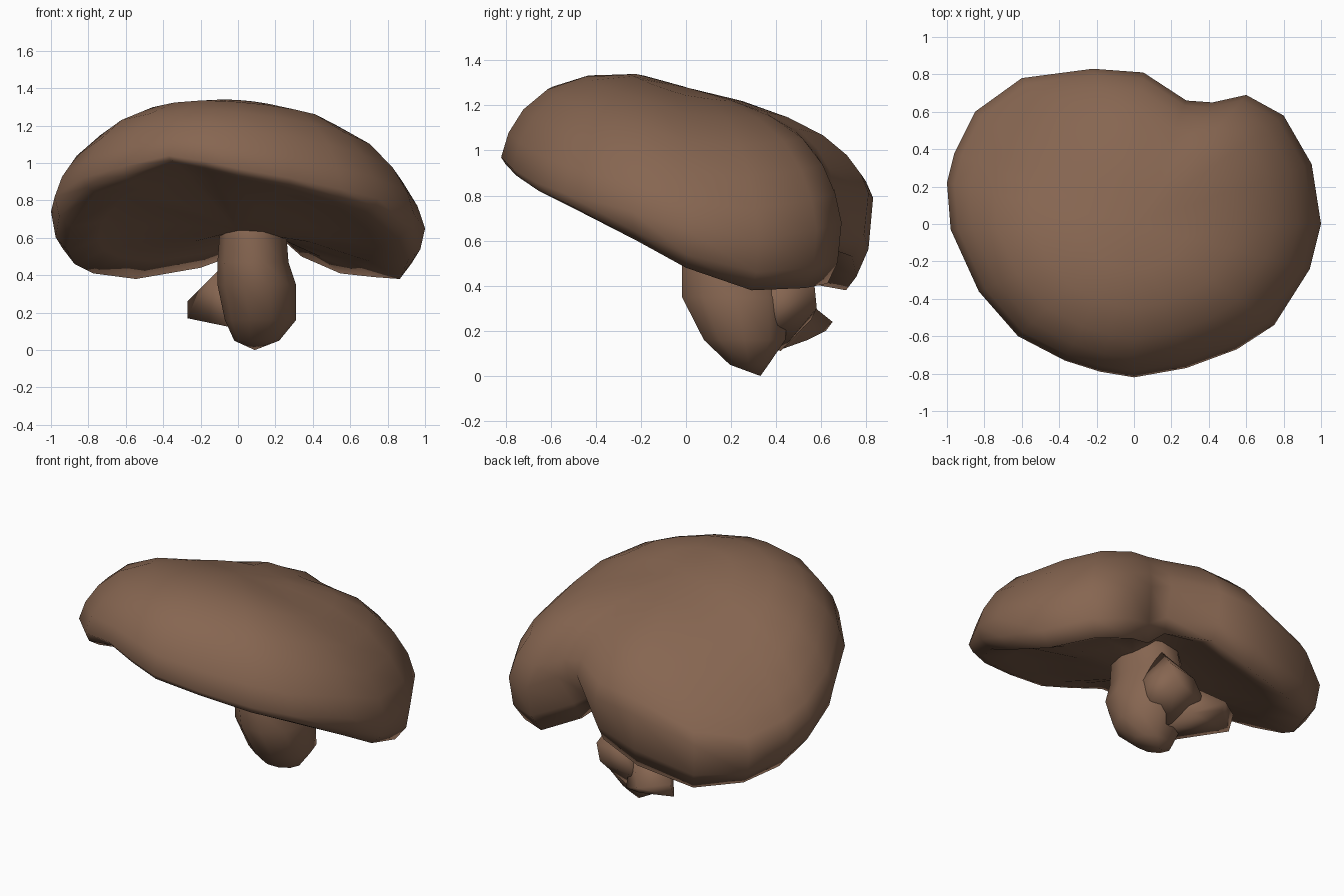
import bpy, bmesh, math

if "Cube" in bpy.data.objects:
    bpy.data.objects.remove(bpy.data.objects["Cube"])

brown = bpy.data.materials.new("mushroom_brown")
brown.diffuse_color = (0.24, 0.132, 0.082, 1)
brown.use_nodes = True
brown.node_tree.nodes["Principled BSDF"].inputs["Base Color"].default_value = brown.diffuse_color


def finish(name, bm):
    bmesh.ops.recalc_face_normals(bm, faces=bm.faces)
    me = bpy.data.meshes.new(name)
    bm.to_mesh(me)
    bm.free()
    for p in me.polygons:
        p.use_smooth = True
    me.materials.append(brown)
    ob = bpy.data.objects.new(name, me)
    bpy.context.collection.objects.link(ob)
    return ob


def loft(name, rings, start, end):
    bm = bmesh.new()
    rows = [[bm.verts.new(p) for p in r] for r in rings]
    n = len(rows[0])
    a, b = bm.verts.new(start), bm.verts.new(end)
    for i in range(n):
        j = (i + 1) % n
        bm.faces.new((a, rows[0][i], rows[0][j]))
        bm.faces.new((b, rows[-1][j], rows[-1][i]))
        for r, s in zip(rows, rows[1:]):
            bm.faces.new((r[i], s[i], s[j], r[j]))
    return finish(name, bm)


# Cap rim: x, y, height of the widest point, height of the lower lip
rim = [
    (0, -.82, .97, .92), (.28, -.77, .92, .87), (.55, -.67, .86, .80),
    (.75, -.54, .81, .74), (.94, -.24, .73, .60), (1, 0, .65, .48),
    (.95, .32, .61, .38), (.80, .58, .65, .39), (.60, .69, .68, .41),
    (.42, .65, .78, .50), (.28, .66, .83, .60), (.05, .81, .81, .53),
    (-.22, .83, .79, .44), (-.60, .78, .68, .38), (-.85, .60, .64, .41),
    (-.96, .38, .69, .46), (-1, .22, .74, .53), (-.98, -.03, .82, .66),
    (-.83, -.36, .92, .84), (-.62, -.60, .98, .90), (-.37, -.73, 1.04, 1.0),
    (-.18, -.79, 1.01, .96)]


# Height field of the cap top, easing down at the front and back left
def crown(x, y):
    z = 1.28 - .255 * y - .06 * x - .19 * x * x
    z -= .30 * max(0, -y - .2) ** 1.3
    z -= .45 * max(0, -x - .1) * max(0, y)
    z += .25 * max(0, x) * max(0, y)
    return z


def notch(x, y):
    return .10 if y > .6 and .2 < x < .5 else 0


# Cap: domed top, rounded lip, shallow underside
rings = []
for f, h in ((.3, 1), (.55, .95), (.75, .81), (.88, .58), (.96, .30), (1, 0)):
    rings.append([(x * f, y * f, zw + h * (crown(x * f, y * f) - zw))
                  for x, y, zw, zl in rim])
for f, t in ((.975, .35), (.91, 0)):
    rings.append([(x * (f - notch(x, y)), y * (f - notch(x, y)), zl + t * (zw - zl))
                  for x, y, zw, zl in rim])
for f, t in ((.74, .25), (.4, .65)):
    rings.append([(x * f, y * f, zl + t * (.64 - zl) + .03) for x, y, zw, zl in rim])
loft("cap", rings, (0, 0, crown(0, 0)), (0, 0, .64))

# Stem: centre x, y, z and radii of each ring
stem = [(.08, .20, .74, .18, .20), (.08, .20, .60, .18, .22), (.08, .21, .47, .19, .24),
        (.10, .22, .35, .21, .25), (.12, .26, .16, .19, .19), (.10, .28, .05, .12, .09)]
rings = [[(cx + rx * math.cos(i * math.tau / 10), cy + ry * math.sin(i * math.tau / 10), z)
          for i in range(10)] for cx, cy, z, rx, ry in stem]
loft("stem", rings, (.08, .2, .76), (.09, .33, 0))


# Ragged root lumps spreading from the back of the stem
def lump(name, pts):
    bm = bmesh.new()
    for p in pts:
        bm.verts.new(p)
    bmesh.ops.convex_hull(bm, input=bm.verts)
    loose = [v for v in bm.verts if not v.link_faces]
    bmesh.ops.delete(bm, geom=loose, context='VERTS')
    finish(name, bm)


lump("root_left", [(-.27, .54, .26), (-.27, .50, .17), (-.12, .65, .24), (-.12, .62, .20),
                   (.03, .54, .16), (-.11, .30, .42), (.05, .45, .40), (.02, .24, .11),
                   (.1, .40, .11)])
lump("root_back", [(.21, .57, .40), (.18, .58, .30), (.27, .30, .34), (.25, .30, .18),
                   (.10, .42, .11), (-.04, .30, .45), (-.06, .55, .24), (.15, .42, .56),
                   (.03, .56, .37)])
